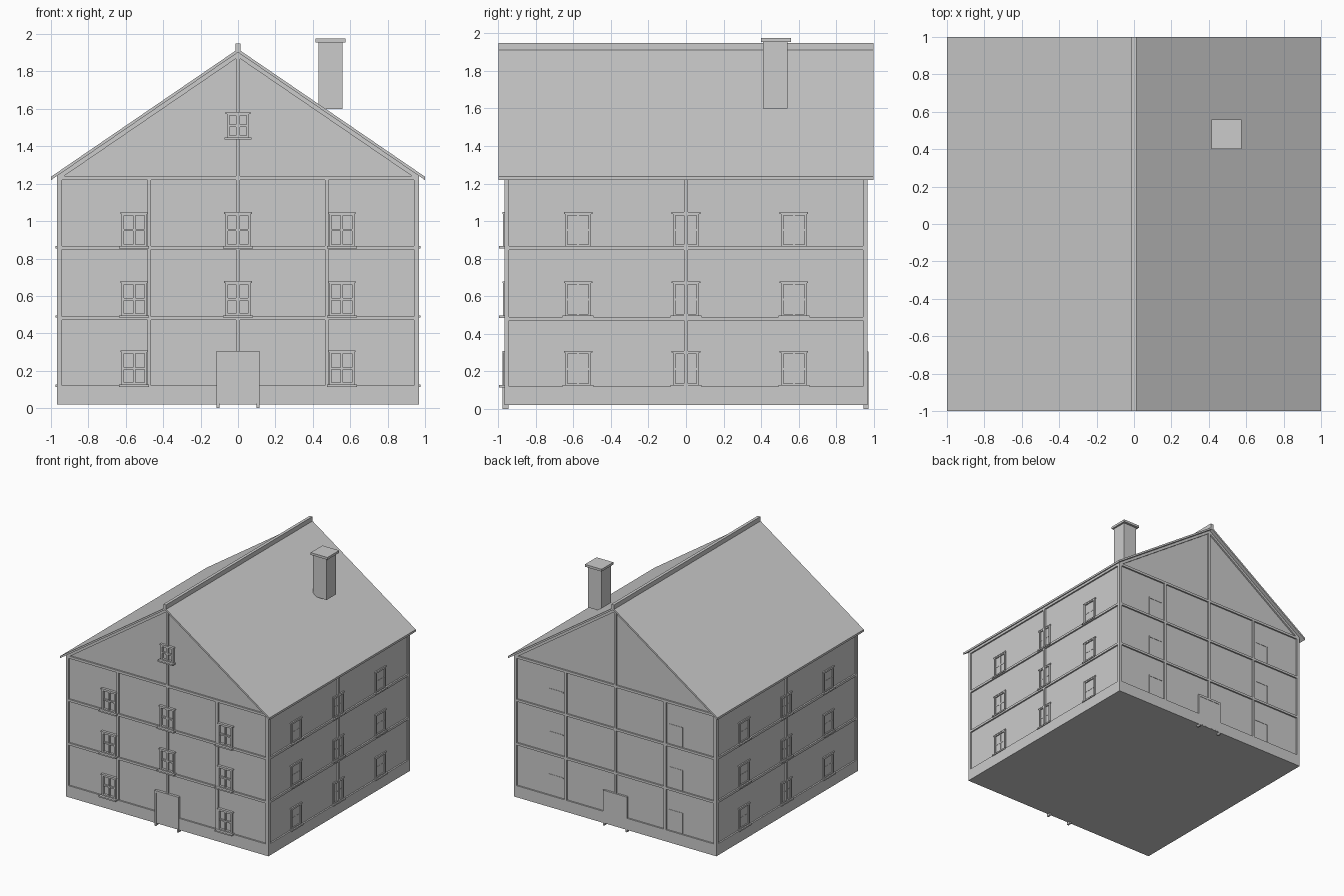
import bpy, bmesh, math
from mathutils import Matrix, Vector

if "Cube" in bpy.data.objects:
    bpy.data.objects.remove(bpy.data.objects["Cube"])

stone = bpy.data.materials.new("plain_grey")
stone.diffuse_color = (0.6, 0.6, 0.6, 1)
stone.use_nodes = True
stone.node_tree.nodes["Principled BSDF"].inputs["Base Color"].default_value = stone.diffuse_color

WALL, OUT = 0.955, 0.968          # recessed wall plane and outer timber plane
PEAK, SLOPE = 1.92, 0.683         # roof ridge height and pitch
FLOORS = (0.12, 0.49, 0.86)

# each side: local u runs along the wall, d points outwards
SIDES = {"front": 0, "right": math.pi / 2, "back": math.pi, "left": -math.pi / 2}


def finish(bm, name):
    bmesh.ops.recalc_face_normals(bm, faces=bm.faces)
    me = bpy.data.meshes.new(name)
    bm.to_mesh(me)
    bm.free()
    me.materials.append(stone)
    ob = bpy.data.objects.new(name, me)
    bpy.context.collection.objects.link(ob)
    return ob


def boxes(name, items, side=None):
    """Boxes (u0, u1, d0, d1, z0, z1); with a side, d is the distance out from the centre."""
    bm = bmesh.new()
    for a0, a1, b0, b1, z0, z1 in items:
        if side:
            b0, b1 = -b1, -b0
        m = Matrix.Translation(((a0 + a1) / 2, (b0 + b1) / 2, (z0 + z1) / 2)) @ \
            Matrix.Diagonal((a1 - a0, b1 - b0, z1 - z0, 1))
        if side:
            m = Matrix.Rotation(SIDES[side], 4, 'Z') @ m
        bmesh.ops.create_cube(bm, size=1, matrix=m)
    return finish(bm, name)


def prism(name, pts, y0, y1):
    """Extrude an x-z profile along y."""
    bm = bmesh.new()
    f = bm.faces.new([bm.verts.new((x, y0, z)) for x, z in pts])
    r = bmesh.ops.extrude_face_region(bm, geom=[f])
    bmesh.ops.translate(bm, vec=Vector((0, y1 - y0, 0)),
                        verts=[v for v in r["geom"] if isinstance(v, bmesh.types.BMVert)])
    return finish(bm, name)


def chevron(drop, thick, half):
    """Roof-shaped strip, dropped below the roof surface."""
    top, low = PEAK - drop, PEAK - drop - thick
    e = SLOPE * half
    return [(-half, low - e), (0, low), (half, low - e), (half, top - e), (0, top), (-half, top - e)]


# body with gable ends, plinth
prism("walls", [(-WALL, 0.03), (WALL, 0.03), (WALL, 1.245), (0, 1.897), (-WALL, 1.245)], -WALL, WALL)
boxes("plinth", [(-OUT, OUT, -OUT, OUT, 0.02, 0.12)])

# roof, ridge and gable rafters
prism("roof", chevron(0, 0.018, 1.0), -1, 1)
boxes("ridge_cap", [(-0.013, 0.013, -1, 1, 1.905, 1.95)])
prism("front_rafters", chevron(0.018, 0.026, 0.968), -OUT, -WALL)
prism("back_rafters", chevron(0.018, 0.026, 0.968), WALL, OUT)

# chimney
boxes("chimney", [(0.43, 0.56, 0.41, 0.54, 1.6, 1.957)])
boxes("chimney_cap", [(0.415, 0.575, 0.4, 0.56, 1.955, 1.975)])

# timber framing on each wall
for side in SIDES:
    gable = side in ("front", "back")
    b = WALL - 0.005
    beams = [(-OUT, -0.942, b, OUT, 0.11, 1.235), (0.942, OUT, b, OUT, 0.11, 1.235)]
    for z in (0.48, 0.857):
        beams.append((-0.95, 0.95, b, OUT, z - 0.01, z + 0.01))
    if gable:
        beams.append((-0.95, 0.95, b, OUT, 1.22, 1.241))
        beams.append((-0.01, 0.01, b, OUT, 0.3, 1.89))
        for s in (-1, 1):
            beams.append((s * 0.475 - 0.01, s * 0.475 + 0.01, b, OUT, 0.11, 1.23))
    else:
        beams.append((-0.95, 0.95, b, OUT, 1.22, 1.25))
        beams.append((-0.01, 0.01, b, OUT, 0.11, 1.23))
    boxes(side + "_timbers", beams, side)


def window(c, z, h, w, frame, bar, sill):
    """Cased window: jambs, lintel, cross bars and sill with their outer distances."""
    b, t = WALL - 0.01, z + h
    return [(c - w, c - w + 0.014, b, frame, z, t),
            (c + w - 0.014, c + w, b, frame, z, t),
            (c - w, c + w, b, frame, t - 0.014, t),
            (c - w - 0.006, c + w + 0.006, b, frame + 0.002, t - 0.006, t + 0.004),
            (c - w, c + w, b, frame, z, z + 0.016),
            (c - 0.006, c + 0.006, b, bar, z, t),
            (c - w, c + w, b, bar, z + h / 2 - 0.006, z + h / 2 + 0.006),
            (c - w - 0.012, c + w + 0.012, b, sill, z - 0.006, z + 0.006)]


# front windows, with one in the gable
parts = window(0, 1.442, 0.136, 0.06, 0.975, 0.97, 0.997)
for z in FLOORS:
    for c in (-0.555, 0, 0.555):
        if c or z > 0.2:
            parts += window(c, z, 0.185, 0.068, 0.975, 0.97, 0.997)
boxes("front_windows", parts, "front")

# side windows, set almost flush
for side in ("left", "right"):
    parts = []
    for z in FLOORS:
        for c in (-0.575, 0, 0.575):
            parts += window(c, z, 0.185, 0.07, 0.964, 0.957, 0.975)
    boxes(side + "_windows", parts, side)

# back window casings, barely breaking through the wall
parts = []
for z in FLOORS:
    for c in (-0.57, 0.57):
        s = math.copysign(1, c)
        parts.append((c - 0.065, c + 0.065, 0.945, 0.958, z + 0.17, z + 0.18))
        parts.append((c + s * 0.065 - 0.004, c + s * 0.065 + 0.004, 0.945, 0.958, z, z + 0.18))
boxes("back_windows", parts, "back")

# front and back doors with their frames
for side, d in (("front", 0.977), ("back", 0.972)):
    boxes(side + "_door_frame", [(-0.115, -0.1, 0.945, d, 0, 0.305),
                                 (0.1, 0.115, 0.945, d, 0, 0.305),
                                 (-0.115, 0.115, 0.945, d, 0.285, 0.305)], side)
    boxes(side + "_door", [(-0.1, 0.1, 0.945, OUT + 0.001, 0.025, 0.285)], side)
